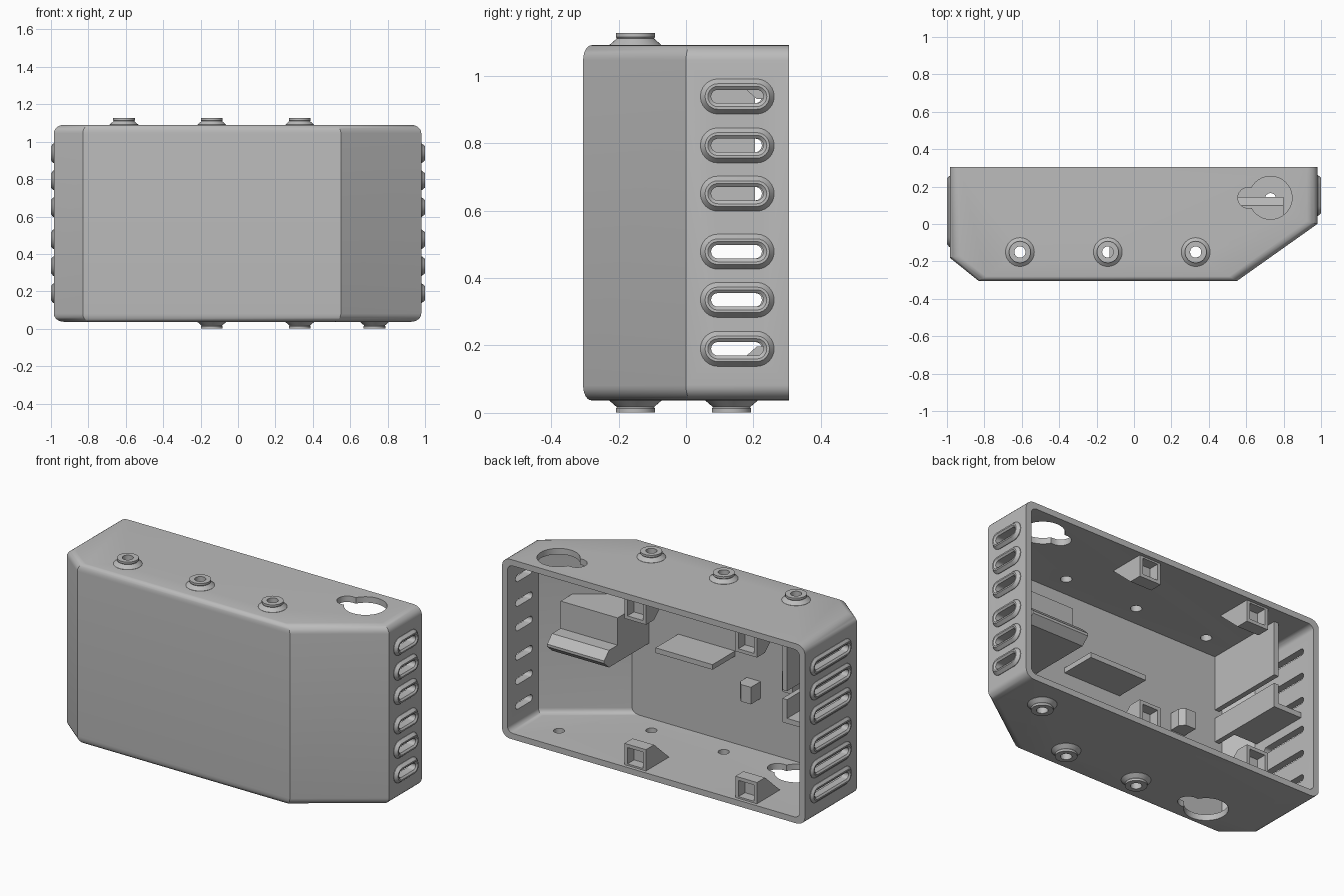
import bpy, bmesh, math
from mathutils import Vector

if "Cube" in bpy.data.objects:
    bpy.data.objects.remove(bpy.data.objects["Cube"])

grey = bpy.data.materials.new("plain grey")
grey.use_nodes = True
grey.diffuse_color = (0.5, 0.5, 0.5, 1)
grey.node_tree.nodes["Principled BSDF"].inputs["Base Color"].default_value = (0.5, 0.5, 0.5, 1)

BOTTOM, TOP, BACK, WALL = 0.037, 1.09, 0.305, 0.035
LEFT, RIGHT = 0.98, -0.985


def finish(name, bm, mat=grey):
    bmesh.ops.recalc_face_normals(bm, faces=bm.faces)
    mesh = bpy.data.meshes.new(name)
    bm.to_mesh(mesh)
    bm.free()
    mesh.materials.append(mat)
    ob = bpy.data.objects.new(name, mesh)
    bpy.context.collection.objects.link(ob)
    return ob


def loft(rings, tube=False):
    """Join equal rings of points; a tube closes on itself, otherwise cap the ends."""
    bm = bmesh.new()
    rows = [[bm.verts.new(p) for p in ring] for ring in rings]
    pairs = list(zip(rows, rows[1:])) + ([(rows[-1], rows[0])] if tube else [])
    for a, b in pairs:
        for i in range(len(a)):
            j = (i + 1) % len(a)
            bm.faces.new((a[i], a[j], b[j], b[i]))
    if not tube:
        bm.faces.new(rows[0])
        bm.faces.new(rows[-1])
    return bm


def prism(points, offset):
    return loft([points, [Vector(p) + Vector(offset) for p in points]])


def box(name, x0, x1, y0, y1, z0, z1):
    base = [(x0, y0, z0), (x1, y0, z0), (x1, y1, z0), (x0, y1, z0)]
    return finish(name, prism(base, (0, 0, z1 - z0)))


def stadium(half, r, n=12):
    """Rounded slot outline; half = 0 gives a circle."""
    pts = []
    for side in (1, -1):
        for i in range(n + 1 if half else n):
            a = math.pi * (i / n - 0.5)
            pts.append((side * (half + r * math.cos(a)), side * r * math.sin(a)))
    return pts


def on_side(pts, x, y, z):
    return [(x, y + u, z + v) for u, v in pts]


def on_flat(pts, x, y, z):
    return [(x + u, y + v, z) for u, v in pts]


def activate(ob):
    bpy.ops.object.select_all(action='DESELECT')
    ob.select_set(True)
    bpy.context.view_layer.objects.active = ob


def smooth(ob, angle=30):
    activate(ob)
    bpy.ops.object.shade_smooth_by_angle(angle=math.radians(angle))


def subtract(ob, cutter):
    cutter.hide_render = True
    mod = ob.modifiers.new("cut", 'BOOLEAN')
    mod.operation, mod.solver, mod.object = 'DIFFERENCE', 'EXACT', cutter
    activate(ob)
    bpy.ops.object.modifier_apply(modifier=mod.name)
    bpy.data.objects.remove(cutter)


def hull(name, t, back, width, front_weight):
    """Chamfered box inset by t, its upper and lower rims rounded."""
    f = -BACK + t
    plan = [(RIGHT + t, back), (RIGHT + t, -0.18 + 0.48 * t), (-0.83 + 0.35 * t, f),
            (0.55 - 0.32 * t, f), (LEFT - t, 0.52 * t), (LEFT - t, back)]
    bm = prism([(x, y, BOTTOM + t) for x, y in plan], (0, 0, TOP - BOTTOM - 2 * t))
    weight = bm.edges.layers.float.new("bevel_weight_edge")
    for e in bm.edges:
        a, b = (v.co for v in e.verts)
        if abs(a.z - b.z) > 0.1 or (a.y == b.y and a.y > 0.1):
            continue
        if abs(a.x - b.x) < 1e-4:
            e[weight] = 1
        else:
            e[weight] = front_weight if abs(a.y - b.y) < 1e-4 else 0.8
    ob = finish(name, bm)
    mod = ob.modifiers.new("round", 'BEVEL')
    mod.limit_method, mod.width, mod.segments = 'WEIGHT', width, 6
    activate(ob)
    bpy.ops.object.modifier_apply(modifier=mod.name)
    return ob


# Hollow housing, open at the back
shell = hull("housing", 0, BACK, 0.055, 0.45)
subtract(shell, hull("cavity", WALL, BACK + 0.1, 0.035, 0))

# Vents: six short slots on the left, six long ones on the right
for side, wall, yc, half in (("left", LEFT, 0.152, 0.0575), ("right", RIGHT, 0.0675, 0.1375)):
    out = 1 if wall > 0 else -1
    lip = abs(out - wall)
    for i, z in enumerate((0.19, 0.335, 0.478, 0.65, 0.793, 0.938)):
        hole = stadium(half, 0.02)
        subtract(shell, finish("slot_cutter", loft(
            [on_side(hole, wall + out * d, yc, z) for d in (-0.06, 0.06)])))
        profile = [(0.052, -0.005), (0.052, 0.003), (0.038, lip), (0.03, lip),
                   (0.02, lip - 0.008), (0.02, -0.005)]
        rings = [on_side(stadium(half, r), wall + out * d, yc, z) for r, d in profile]
        smooth(finish(f"{side}_vent_{i + 1}", loft(rings, True)))

# Round cable grommets and keyhole openings on the top and bottom
layout = (("top", TOP, 1, [(-0.61, -0.15), (-0.14, -0.15), (0.33, -0.15)], (0.73, 0.14), -1),
          ("bottom", BOTTOM, -1, [(-0.14, -0.15), (0.33, -0.15), (0.73, 0.135)], (-0.61, -0.15), 1))
for label, face, out, spots, key, way in layout:
    for i, (x, y) in enumerate(spots):
        subtract(shell, finish("hole_cutter", loft(
            [on_flat(stadium(0, 0.03), x, y, face + out * d) for d in (-0.06, 0.06)])))
        profile = [(0.077, -0.005), (0.077, 0.001), (0.055, 0.02), (0.058, 0.024),
                   (0.058, 0.036), (0.03, 0.036), (0.03, -0.005)]
        rings = [on_flat(stadium(0, r, 16), x, y, face + out * d) for r, d in profile]
        smooth(finish(f"{label}_grommet_{i + 1}", loft(rings, True)))
    for outline, shift in ((stadium(0, 0.115, 20), 0), (stadium(0.06, 0.055), 0.06 * way)):
        subtract(shell, finish("keyhole_cutter", loft(
            [on_flat(outline, key[0] + shift, key[1], face + out * d) for d in (-0.06, 0.06)])))
smooth(shell)

# Latch sockets with square pockets, two along each inner rim
for label, z, way in (("top", TOP - WALL, -1), ("bottom", BOTTOM + WALL, 1)):
    for i, x in enumerate((0.13, -0.59)):
        side = [(0.285, -0.01), (0.285, 0.125), (0.21, 0.125), (0.06, -0.01)]
        bm = prism([(x - 0.07, y, z + way * h) for y, h in side], (0.14, 0, 0))
        bmesh.ops.recalc_face_normals(bm, faces=bm.faces)
        rear = [f for f in bm.faces if f.normal.y > 0.9]
        bmesh.ops.inset_individual(bm, faces=rear, thickness=0.028)
        bmesh.ops.inset_individual(bm, faces=rear, thickness=0.001, depth=-0.06)
        finish(f"{label}_latch_socket_{i + 1}", bm)

# Stepped rest on the angled wall
block = [(0.43, -0.29), (0.54, -0.29), (0.8, -0.11), (0.8, 0.02), (0.43, 0.02)]
finish("stepped_rest", prism([(x, y, 0.51) for x, y in block], (0, 0, 0.26)))
step = [(0.0, 0.51), (0.1, 0.51), (0.145, 0.55), (0.145, 0.565), (0.1, 0.61), (0.0, 0.61)]
finish("rest_step", prism([(0.43, y, z) for y, z in step], (0.37, 0, 0)))

# Shelf, pegs and dividers inside
FRONT = -0.28
box("shelf", -0.13, 0.24, FRONT, -0.06, 0.585, 0.615)
for i, (x, z) in enumerate(((-0.25, 0.43), (-0.52, 0.56))):
    plan = [(-0.045, FRONT), (0.045, FRONT), (0.045, -0.21), (0.02, -0.18), (-0.045, -0.18)]
    finish(f"peg_{i + 1}", prism([(x + u, y, z - 0.05) for u, y in plan], (0, 0, 0.1)))
box("upper_divider", -0.8, -0.77, FRONT, 0.205, 0.74, TOP - 0.02)
box("lower_divider", -0.8, -0.77, FRONT, 0.205, 0.55, 0.69)
box("divider_ledge", -0.965, -0.77, -0.15, 0.205, 0.55, 0.58)
